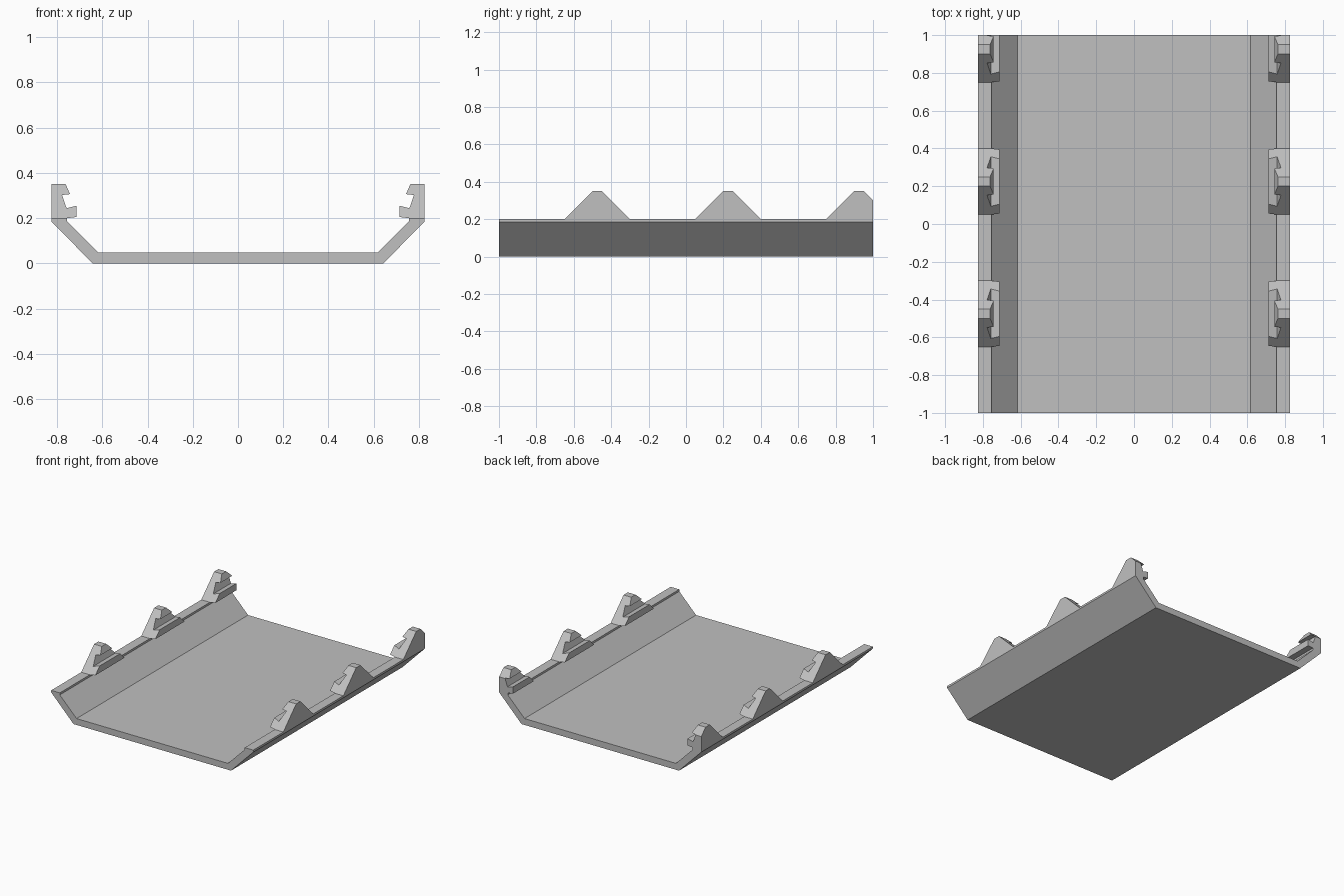
import bpy
import bmesh
from mathutils import Vector

if "Cube" in bpy.data.objects:
    bpy.data.objects.remove(bpy.data.objects["Cube"], do_unlink=True)

RIM = 0.2      # height of the tray rim, where the clips stand
END = 1.0      # half length of the tray
WIDTH = 0.35   # clip length along its base

grey = bpy.data.materials.new("plain_grey")
grey.use_nodes = True
colour = (0.53, 0.53, 0.53, 1)
grey.diffuse_color = colour
grey.node_tree.nodes["Principled BSDF"].inputs["Base Color"].default_value = colour


def extrude_profile(profile, front, back):
    """Solid with an (x, z) section, its ends placed by front(z) and back(z)."""
    bm = bmesh.new()
    a = [bm.verts.new((x, front(z), z)) for x, z in profile]
    b = [bm.verts.new((x, back(z), z)) for x, z in profile]
    bm.faces.new(a)
    bm.faces.new(b[::-1])
    n = len(profile)
    for i in range(n):
        j = (i + 1) % n
        bm.faces.new((a[i], b[i], b[j], a[j]))
    return bm


def finish(bm, name):
    bmesh.ops.recalc_face_normals(bm, faces=bm.faces)
    mesh = bpy.data.meshes.new(name)
    bm.to_mesh(mesh)
    bm.free()
    mesh.materials.append(grey)
    obj = bpy.data.objects.new(name, mesh)
    bpy.context.collection.objects.link(obj)


# Tray: flat floor with sloping sides and a narrow rim
half = [(0.643, 0), (0.825, 0.185), (0.825, RIM), (0.755, RIM), (0.755, 0.185), (0.618, 0.047)]
section = half + [(-x, z) for x, z in reversed(half)]
finish(extrude_profile(section, lambda z: -END, lambda z: END), "tray")

# Clips: hooked section with a lower ledge, ends sloping in at 45 degrees
hook = [(0.825, RIM), (0.825, 0.35), (0.762, 0.35), (0.743, 0.306), (0.778, 0.302),
        (0.758, 0.244), (0.713, 0.255), (0.713, 0.205), (0.755, RIM)]
for side, sign in (("left", 1), ("right", -1)):
    profile = [(sign * x, z) for x, z in hook]
    for place, start in (("front", -0.65), ("middle", 0.05), ("back", 0.75)):
        clip = extrude_profile(profile,
                               lambda z: start + z - RIM,
                               lambda z: start + WIDTH - z + RIM)
        # The last clip is cut flush with the tray end
        if start + WIDTH > END:
            cut = bmesh.ops.bisect_plane(
                clip, geom=clip.verts[:] + clip.edges[:] + clip.faces[:],
                plane_co=Vector((0, END, 0)), plane_no=Vector((0, 1, 0)), clear_outer=True)
            edges = [e for e in cut["geom_cut"] if isinstance(e, bmesh.types.BMEdge)]
            bmesh.ops.edgeloop_fill(clip, edges=edges)
        finish(clip, f"{side}_{place}_clip")
